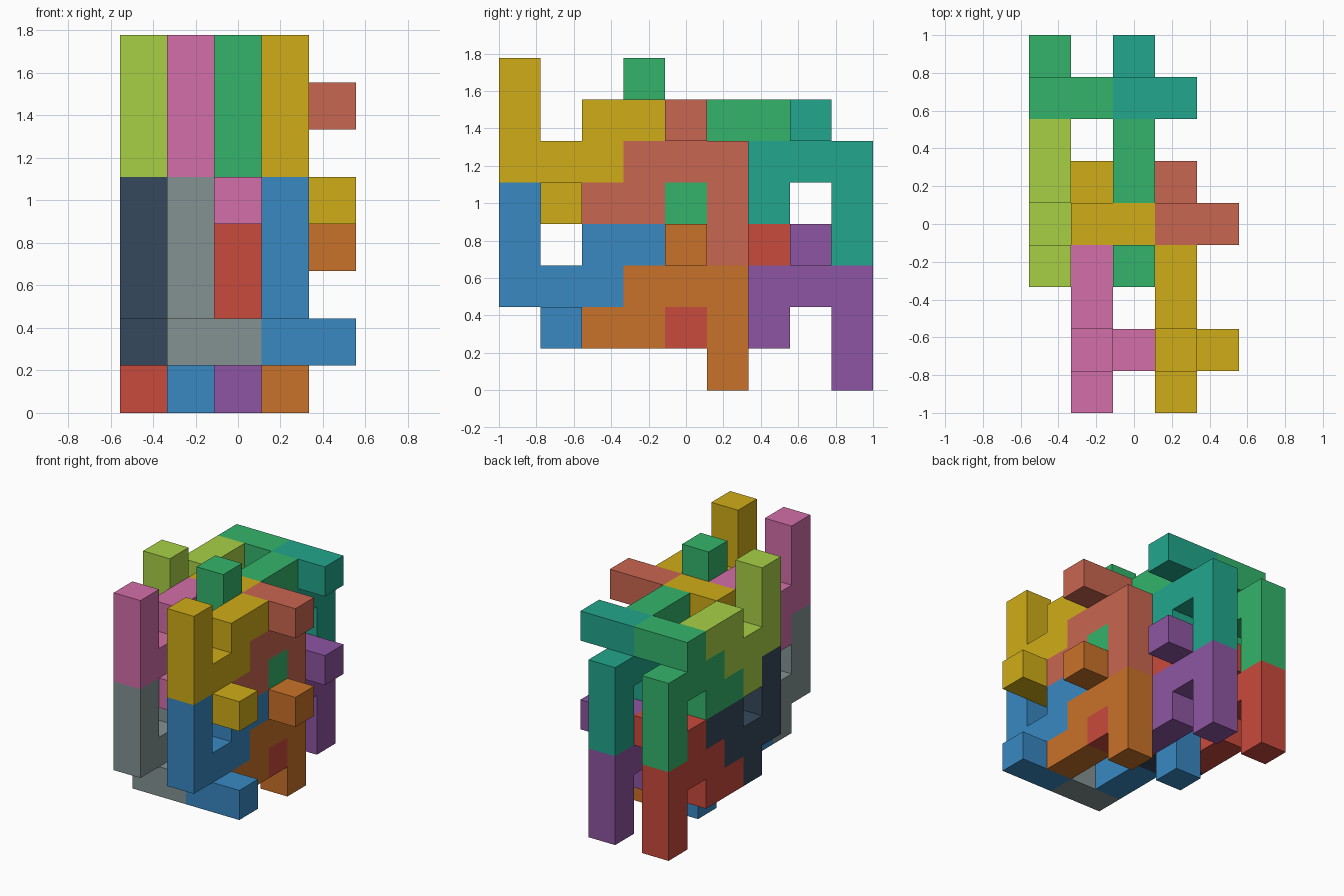
import bpy, bmesh
from mathutils import Vector

if "Cube" in bpy.data.objects:
    bpy.data.objects.remove(bpy.data.objects["Cube"])

U = 2 / 9                                  # edge of one cube cell
ORIGIN = Vector((-2.5 * U, -4.5 * U, 0))   # corner of the 5 x 9 x 8 cell grid

# Hook piece as (x, y, z) cells: post, foot, step, and a peg reaching sideways
HOOK = [(0, 0, 7), (0, 0, 6), (0, 0, 5), (0, 1, 5), (0, 2, 5), (0, 2, 6), (0, 3, 6),
        (0, 1, 4), (1, 1, 4)]
# Same piece turned half way round the x axis, so the two interlock
TURNED = [(x, 5 - y, 10 - z) for x, y, z in HOOK]

COLORS = {
    "red": "C94A3C", "blue": "3888C2", "purple": "8E55A2", "orange": "C97229",
    "navy": "36495C", "grey": "849292", "pink": "D36EA8", "green": "34B46B",
    "gold": "CFAC18", "lime": "A7CF45", "teal": "22A68C", "coral": "C96650",
}


def linear(c):
    return c / 12.92 if c <= 0.04045 else ((c + 0.055) / 1.055) ** 2.4


def material(name):
    mat = bpy.data.materials.get(name)
    if not mat:
        mat = bpy.data.materials.new(name)
        h = COLORS[name]
        rgb = [linear(int(h[i:i + 2], 16) / 255) for i in (0, 2, 4)]
        mat.diffuse_color = (*rgb, 1)
        mat.use_nodes = True
        mat.node_tree.nodes["Principled BSDF"].inputs["Base Color"].default_value = mat.diffuse_color
    return mat


def piece(name, color, cells):
    """Outer skin of a set of cells, with coplanar faces merged."""
    bm = bmesh.new()
    filled = set(cells)
    for cell in cells:
        for axis in range(3):
            for side in (-1, 1):
                n = Vector((0, 0, 0))
                n[axis] = side
                if tuple(int(c + d) for c, d in zip(cell, n)) in filled:
                    continue
                u = Vector((0, 0, 0))
                u[(axis + 1) % 3] = 1
                v = n.cross(u)
                mid = Vector(cell) + Vector((0.5, 0.5, 0.5)) + n / 2
                quad = [mid + (u * a + v * b) / 2
                        for a, b in ((-1, -1), (1, -1), (1, 1), (-1, 1))]
                bm.faces.new([bm.verts.new(ORIGIN + p * U) for p in quad])
    bmesh.ops.remove_doubles(bm, verts=bm.verts, dist=1e-4)
    bmesh.ops.dissolve_limit(bm, angle_limit=0.01, verts=bm.verts, edges=bm.edges)
    bmesh.ops.recalc_face_normals(bm, faces=bm.faces)
    mesh = bpy.data.meshes.new(name)
    bm.to_mesh(mesh)
    bm.free()
    mesh.materials.append(material(color))
    bpy.context.collection.objects.link(bpy.data.objects.new(name, mesh))


# Columns by x cell: (x, y shift), then (hook, turned) colours per layer
LAYOUT = [
    (0, 3, ("navy", "red"), ("lime", "green")),
    (1, 0, ("grey", "blue"), ("pink", "gold")),
    (2, 3, ("red", "purple"), ("green", "teal")),
    (3, 0, ("blue", "orange"), ("gold", "coral")),
]
for x, dy, lower, upper in LAYOUT:
    for layer, dz, colors in (("lower", -3, lower), ("upper", 0, upper)):
        for kind, shape, color in zip(("hook", "turned_hook"), (HOOK, TURNED), colors):
            cells = [(a + x, b + dy, c + dz) for a, b, c in shape]
            piece(f"{layer}_{kind}_{x + 1}", color, cells)
